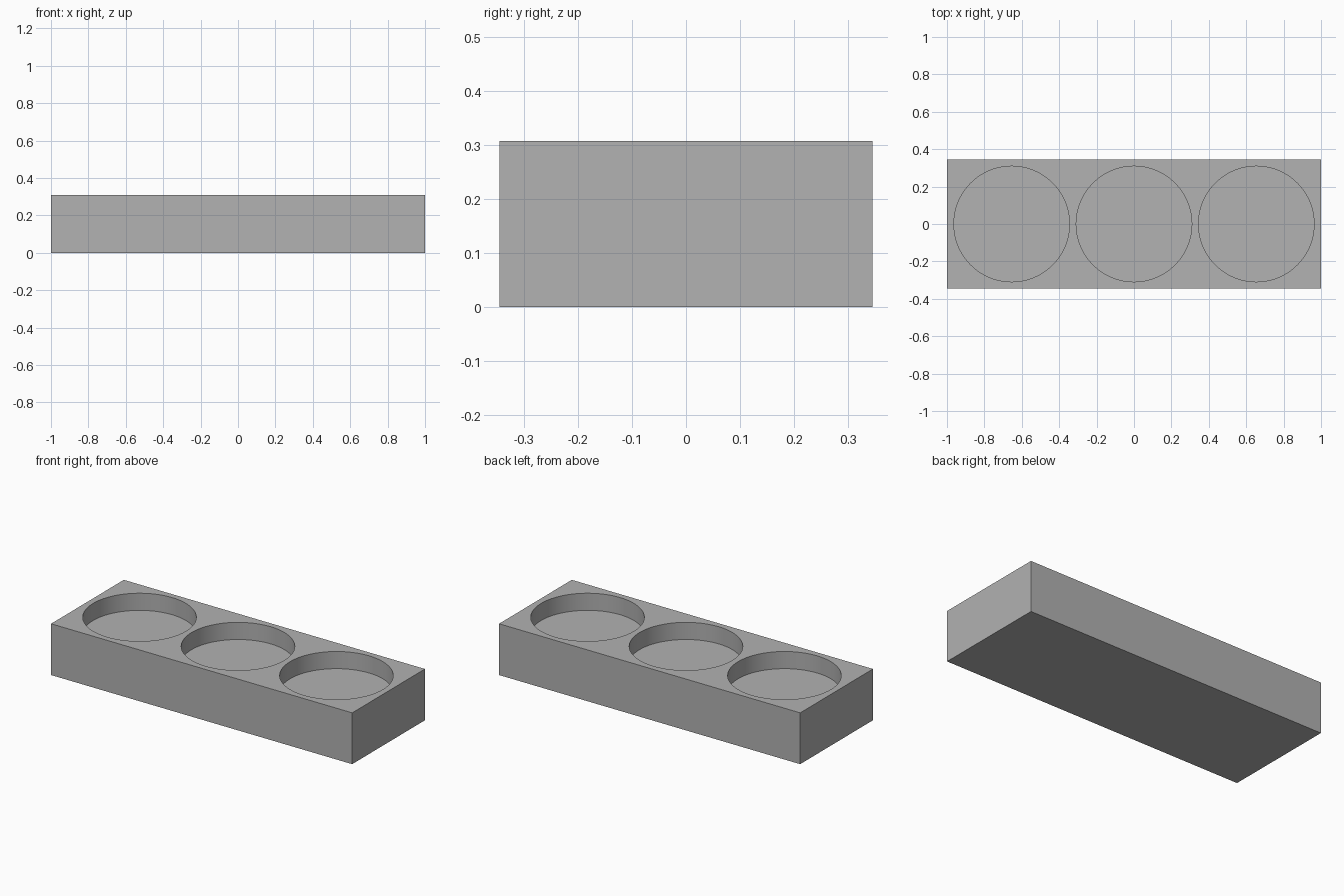
import bpy
import math

default_cube = bpy.data.objects.get("Cube")
if default_cube:
    bpy.data.objects.remove(default_cube, do_unlink=True)

LENGTH, WIDTH, HEIGHT = 2.0, 0.69, 0.308
WELL_RADIUS, WELL_DEPTH, WELL_SPACING = 0.309, 0.103, 0.654

# Plain grey material
grey = bpy.data.materials.new("plain_grey")
grey.use_nodes = True
colour = (0.445, 0.445, 0.445, 1)
grey.diffuse_color = colour
grey.node_tree.nodes["Principled BSDF"].inputs["Base Color"].default_value = colour

# Solid rectangular block
bpy.ops.mesh.primitive_cube_add(size=1, location=(0, 0, HEIGHT / 2))
block = bpy.context.object
block.name = "holder_block"
block.scale = (LENGTH, WIDTH, HEIGHT)
bpy.ops.object.transform_apply(location=True, rotation=False, scale=True)
block.data.materials.append(grey)

# Three round wells sunk into the top
for i in (-1, 0, 1):
    bpy.ops.mesh.primitive_cylinder_add(
        vertices=96, radius=WELL_RADIUS, depth=2 * WELL_DEPTH,
        location=(i * WELL_SPACING, 0, HEIGHT))
    cutter = bpy.context.object
    cutter.name = "well_cutter"
    cutter.hide_render = True
    cutter.data.materials.append(grey)

    bpy.context.view_layer.objects.active = block
    cut = block.modifiers.new("well", 'BOOLEAN')
    cut.operation = 'DIFFERENCE'
    cut.solver = 'EXACT'
    cut.object = cutter
    bpy.ops.object.modifier_apply(modifier=cut.name)
    bpy.data.objects.remove(cutter, do_unlink=True)

# Smooth well walls, crisp edges
bpy.ops.object.select_all(action='DESELECT')
block.select_set(True)
bpy.context.view_layer.objects.active = block
bpy.ops.object.shade_smooth_by_angle(angle=math.radians(30))
